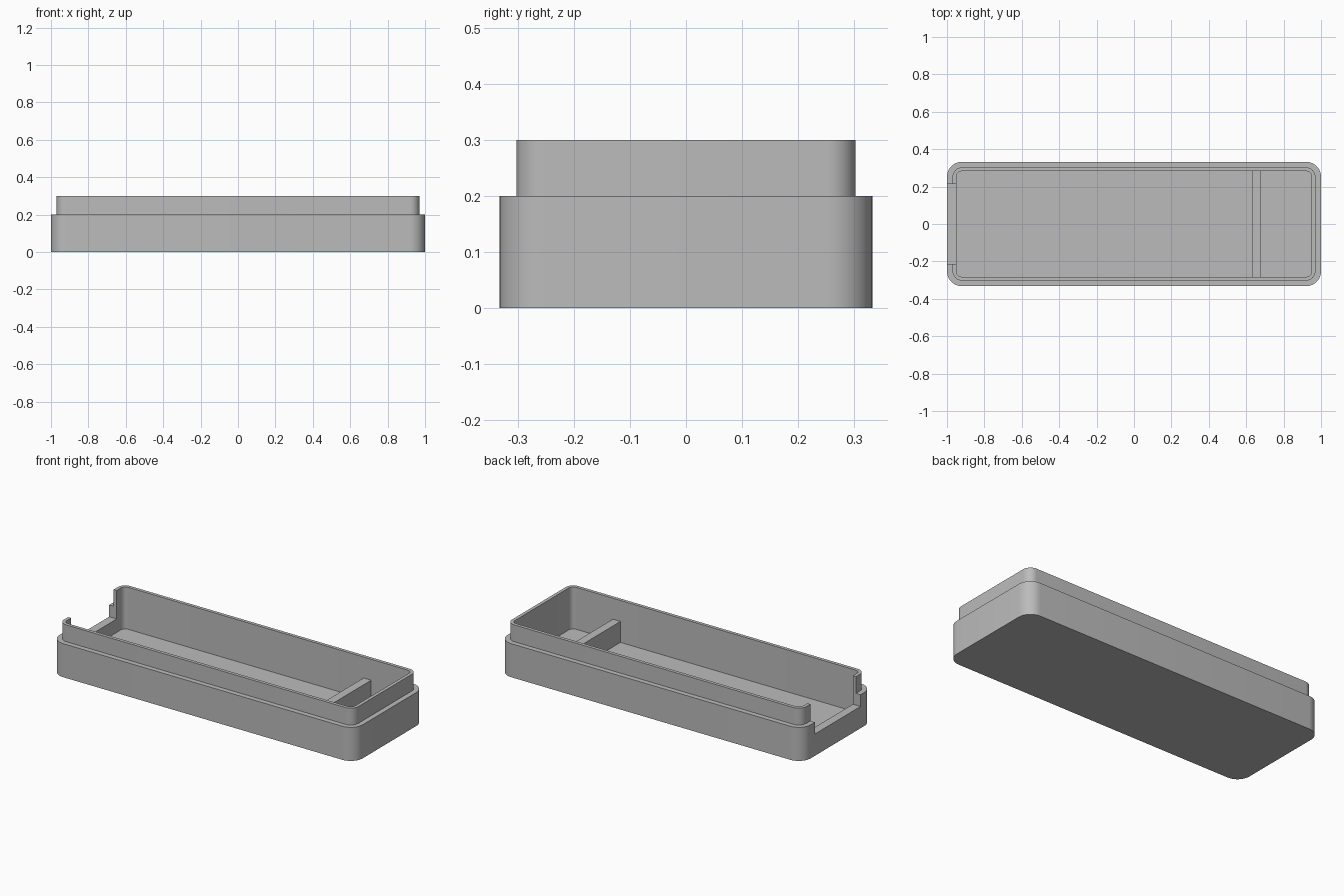
import bpy
import bmesh
from math import cos, sin, pi, radians

cube = bpy.data.objects.get("Cube")
if cube:
    bpy.data.objects.remove(cube, do_unlink=True)

HALF_X, HALF_Y = 1.0, 0.3325
RIM_Z, LIP_Z, FLOOR_Z = 0.2, 0.3, 0.05
LIP_INSET, WALL = 0.03, 0.05
RADIUS, STEPS = 0.08, 10

grey = bpy.data.materials.new("plain grey")
grey.use_nodes = True
grey.diffuse_color = (0.5, 0.5, 0.5, 1)
grey.node_tree.nodes["Principled BSDF"].inputs["Base Color"].default_value = (0.5, 0.5, 0.5, 1)


def make_object(name, bm):
    bmesh.ops.recalc_face_normals(bm, faces=bm.faces)
    mesh = bpy.data.meshes.new(name)
    bm.to_mesh(mesh)
    bm.free()
    mesh.materials.append(grey)
    obj = bpy.data.objects.new(name, mesh)
    bpy.context.collection.objects.link(obj)
    return obj


def rounded_ring(bm, inset, z):
    """Rounded rectangle, inset from the outer wall, at height z."""
    r = RADIUS - inset
    cx, cy = HALF_X - RADIUS, HALF_Y - RADIUS
    ring = []
    for quarter, (sx, sy) in enumerate([(1, 1), (-1, 1), (-1, -1), (1, -1)]):
        for i in range(STEPS + 1):
            a = (quarter + i / STEPS) * pi / 2
            ring.append(bm.verts.new((sx * cx + r * cos(a), sy * cy + r * sin(a), z)))
    return ring


def box(name, x0, x1, y0, y1, z0, z1):
    bm = bmesh.new()
    bmesh.ops.create_cube(bm, size=1)
    for v in bm.verts:
        v.co.x = x1 if v.co.x > 0 else x0
        v.co.y = y1 if v.co.y > 0 else y0
        v.co.z = z1 if v.co.z > 0 else z0
    return make_object(name, bm)


# Tray: outer wall, rim step, raised lip, inner wall and floor in one loft
bm = bmesh.new()
profile = [(0, 0), (0, RIM_Z), (LIP_INSET, RIM_Z), (LIP_INSET, LIP_Z),
           (WALL, LIP_Z), (WALL, FLOOR_Z)]
rings = [rounded_ring(bm, inset, z) for inset, z in profile]
for low, high in zip(rings, rings[1:]):
    for i in range(len(low)):
        j = (i + 1) % len(low)
        bm.faces.new((low[i], low[j], high[j], high[i]))
bm.faces.new(rings[0])
bm.faces.new(rings[-1])
tray = make_object("tray", bm)

# Notch through the wall at one end
cutter = box("notch_cutter", -1.1, -0.9, -0.215, 0.215, 0.13, 0.4)
cutter.hide_render = True
cut = tray.modifiers.new("notch", 'BOOLEAN')
cut.operation = 'DIFFERENCE'
cut.solver = 'EXACT'
cut.object = cutter
bpy.ops.object.select_all(action='DESELECT')
bpy.context.view_layer.objects.active = tray
tray.select_set(True)
bpy.ops.object.modifier_apply(modifier=cut.name)
bpy.data.objects.remove(cutter, do_unlink=True)
bpy.ops.object.shade_smooth_by_angle(angle=radians(30))

# Low divider across the far end
inner_y = HALF_Y - WALL
box("divider", 0.63, 0.68, -inner_y, inner_y, FLOOR_Z, 0.175)
